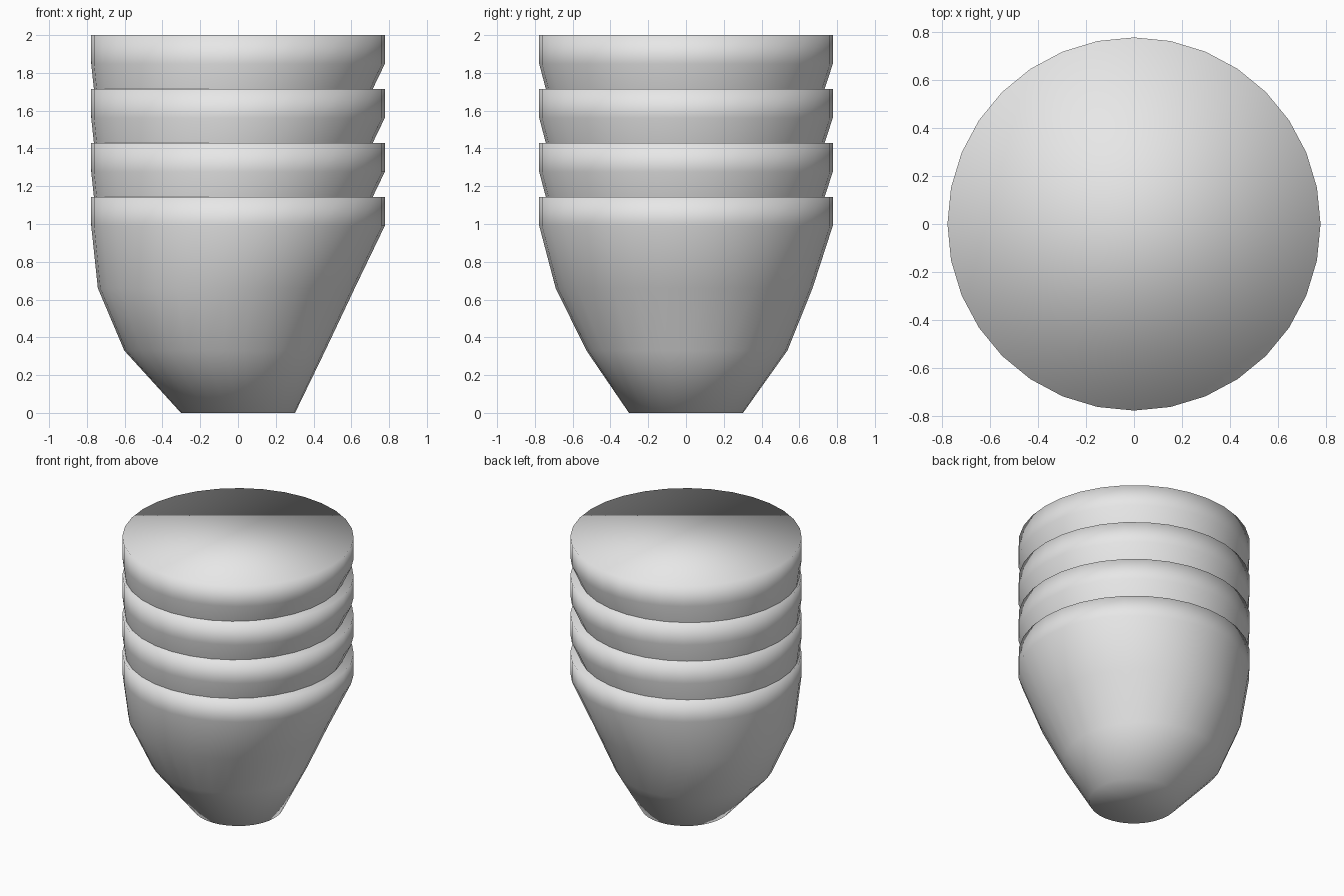
import bpy, bmesh, math

cube = bpy.data.objects.get("Cube")
if cube:
    bpy.data.objects.remove(cube, do_unlink=True)

GREY = (0.8, 0.8, 0.8, 1.0)
SIDES = 32
CUPS = 4
SPACING = 0.2857

# Cup rings: height, radius, centre x, centre y
RINGS = [
    (0.0, 0.302, 0.0, 0.0),
    (0.33, 0.532, -0.07, 0.005),
    (0.66, 0.68, -0.062, -0.01),
    (0.99, 0.777, 0.0, 0.0),
    (1.143, 0.777, 0.0, 0.0),
]

material = bpy.data.materials.new("plain grey")
material.use_nodes = True
material.diffuse_color = GREY
for node in material.node_tree.nodes:
    if node.type == 'BSDF_PRINCIPLED':
        node.inputs["Base Color"].default_value = GREY


def cup_mesh():
    """Lofted cup with closed ends, fully smooth."""
    bm = bmesh.new()
    loops = []
    for z, radius, cx, cy in RINGS:
        angles = [math.tau * i / SIDES for i in range(SIDES)]
        loops.append([bm.verts.new((cx + radius * math.cos(a),
                                    cy + radius * math.sin(a), z))
                      for a in angles])
    for low, high in zip(loops, loops[1:]):
        for i in range(SIDES):
            j = (i + 1) % SIDES
            bm.faces.new((low[i], low[j], high[j], high[i]))
    bm.faces.new(loops[0][::-1])
    bm.faces.new(loops[-1])
    for face in bm.faces:
        face.smooth = True
    mesh = bpy.data.meshes.new("cup")
    bm.to_mesh(mesh)
    bm.free()
    mesh.materials.append(material)
    return mesh


# Stack of identical cups sharing one mesh
mesh = cup_mesh()
for level in range(CUPS):
    cup = bpy.data.objects.new(f"cup_{level + 1}", mesh)
    cup.location.z = level * SPACING
    bpy.context.collection.objects.link(cup)
